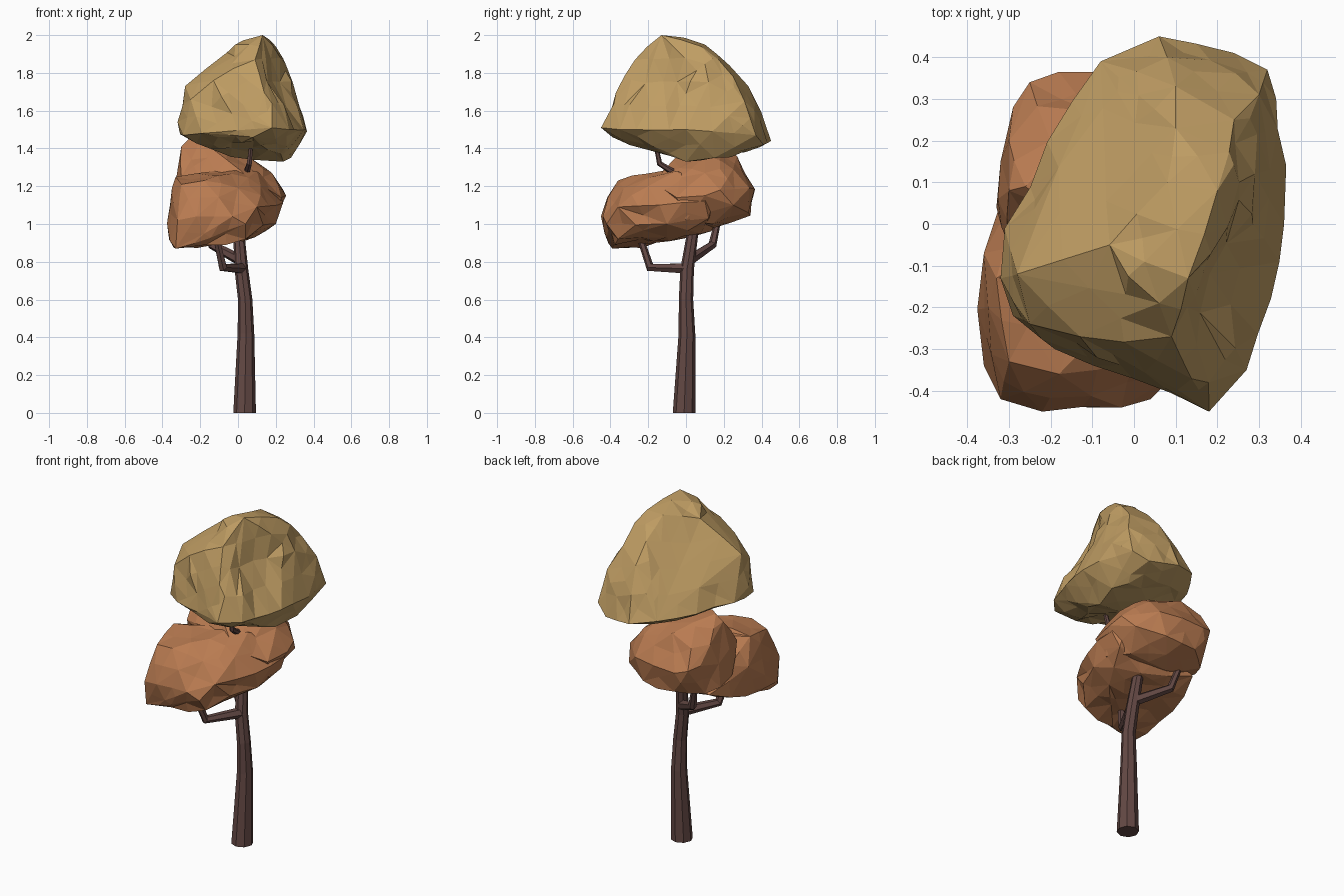
import bpy, bmesh, random
from mathutils import Vector

if "Cube" in bpy.data.objects:
    bpy.data.objects.remove(bpy.data.objects["Cube"])

random.seed(4)


def material(name, rgb):
    m = bpy.data.materials.new(name)
    m.diffuse_color = (*rgb, 1)
    m.use_nodes = True
    m.node_tree.nodes["Principled BSDF"].inputs["Base Color"].default_value = m.diffuse_color
    return m


BARK = material("bark brown", (0.125, 0.065, 0.058))
RUST = material("rust leaves", (0.49, 0.20, 0.083))
GOLD = material("golden leaves", (0.52, 0.335, 0.125))


def finish(bm, name, mat):
    bmesh.ops.recalc_face_normals(bm, faces=bm.faces)
    me = bpy.data.meshes.new(name)
    bm.to_mesh(me)
    bm.free()
    me.materials.append(mat)
    ob = bpy.data.objects.new(name, me)
    bpy.context.collection.objects.link(ob)
    return ob


def leaf_mass(name, mat, points, dents=()):
    """Faceted clump: hull of the outline points, long edges split, roughened and dented."""
    bm = bmesh.new()
    for p in points:
        bm.verts.new(p)
    bmesh.ops.convex_hull(bm, input=bm.verts)
    bmesh.ops.delete(bm, geom=[v for v in bm.verts if not v.link_faces], context='VERTS')
    bmesh.ops.recalc_face_normals(bm, faces=bm.faces)
    old = [v.co.copy() for v in bm.verts]
    for limit in (0.22, 0.17):
        long_edges = [e for e in bm.edges if e.calc_length() > limit]
        bmesh.ops.subdivide_edges(bm, edges=long_edges, cuts=1)
        bmesh.ops.triangulate(bm, faces=bm.faces)
    bm.normal_update()
    moves = [(v, v.normal * random.uniform(-0.01, 0.018)) for v in bm.verts
             if min((v.co - o).length for o in old) > 0.02]
    for v, d in moves:
        v.co += d
    for centre, radius, push in dents:
        for v in bm.verts:
            f = 1 - (v.co - Vector(centre)).length / radius
            if f > 0:
                v.co += Vector(push) * f
    return finish(bm, name, mat)


def limb(name, path, sides=8):
    """Tapered tube through (x, y, z, radius) stations."""
    bm = bmesh.new()
    pts = [Vector(p[:3]) for p in path]
    rings = []
    for i, p in enumerate(path):
        d = pts[min(i + 1, len(pts) - 1)] - pts[max(i - 1, 0)]
        if i == 0 and p[2] == 0:
            d = Vector((0, 0, 1))
        q = Vector((0, 0, 1)).rotation_difference(d)
        ring = bmesh.ops.create_circle(bm, segments=sides, radius=p[3])["verts"]
        for v in ring:
            v.co = pts[i] + q @ v.co
        rings.append(ring)
    for a, b in zip(rings, rings[1:]):
        for k in range(sides):
            n = (k + 1) % sides
            bm.faces.new((a[k], a[n], b[n], b[k]))
    bm.faces.new(rings[0])
    bm.faces.new(rings[-1])
    return finish(bm, name, BARK)


# Trunk and branches
limb("trunk", [(.035, -.01, 0, .06), (.042, .005, .42, .044), (.038, .0, .6, .038),
               (.018, .006, .76, .036), (.004, .035, .95, .03), (0, .05, 1.2, .024),
               (0, .09, 1.38, .018)])
limb("front_branch", [(.02, 0, .765, .03), (-.08, -.19, .77, .024), (-.12, -.25, .95, .017)], 6)
limb("back_branch", [(.01, .02, .81, .03), (-.14, .14, .89, .023), (-.17, .165, 1.0, .017)], 6)
limb("upper_branch", [(.01, .04, 1.22, .02), (.045, -.06, 1.27, .018),
                      (.06, -.14, 1.32, .015), (.07, -.16, 1.42, .011)], 6)

# Upper crown, with a vertical groove on its right front side
leaf_mass("upper_crown", GOLD, [
    (-.32, -.13, 1.54), (-.31, -.01, 1.49), (-.29, -.22, 1.47), (-.28, -.12, 1.73),
    (-.18, .09, 1.5), (-.08, .39, 1.47), (.06, .45, 1.44), (.24, .41, 1.42),
    (.32, .37, 1.47), (.365, .14, 1.49), (.36, 0, 1.5), (.27, -.35, 1.5),
    (.18, -.45, 1.51), (.08, -.39, 1.46), (-.19, -.3, 1.48),
    (.24, 0, 1.33), (.28, .15, 1.35), (.08, 0, 1.34), (-.15, -.1, 1.4),
    (.2, .32, 1.39), (.0, .3, 1.4), (.29, .12, 1.75), (.1, .33, 1.73),
    (.3, .31, 1.65), (.24, .25, 1.78), (.08, -.31, 1.77), (-.25, -.24, 1.66),
    (-.13, -.27, 1.76), (-.19, -.1, 1.79), (.1, .23, 1.84), (.2, .08, 1.94),
    (.08, .1, 1.95), (-.07, -.05, 1.92), (.06, -.19, 1.95), (.13, -.13, 2.0),
    (.09, -.27, 1.87)],
    dents=[((.24, -.17, 1.75), .2, (-.06, .04, 0)), ((-.08, -.05, 1.88), .1, (.02, 0, -.02))])

# Lower crown: a low front lobe joined to a high back lobe, creased on the left only
lower = leaf_mass("lower_crown", RUST, [
    (-.36, -.34, .91), (-.33, -.39, .87), (-.32, -.42, 1.02), (-.22, -.45, 1.04),
    (-.03, -.44, 1.04), (.04, -.42, 1.0), (.04, -.36, .92), (-.17, -.38, .89),
    (-.34, -.2, .9), (-.1, -.08, .91), (.09, -.1, .93), (.2, -.1, 1.0),
    (.21, -.14, 1.1), (.1, -.36, 1.09), (-.36, -.07, 1.1), (-.35, -.2, 1.19),
    (-.3, -.33, 1.21), (-.18, -.36, 1.23), (0, -.33, 1.19), (.12, -.2, 1.2),
    (-.33, -.13, 1.25), (-.1, -.12, 1.27), (.1, -.05, 1.28), (-.32, .04, .95),
    (-.27, .17, 1.0), (.24, .1, 1.12), (.2, .12, 1.03), (.17, .15, 1.22), (.02, .08, .95)])
lobe = leaf_mass("lower_crown_back_lobe", RUST, [
    (-.18, .365, 1.18), (-.25, .34, 1.2), (-.29, .28, 1.22), (-.3, .2, 1.32),
    (-.32, .15, 1.19), (-.3, .08, 1.41), (-.26, .09, 1.45), (-.2, .2, 1.4),
    (-.2, .04, 1.44), (-.1, .27, 1.36), (.05, .1, 1.36), (.1, .25, 1.29),
    (.1, .335, 1.19), (.24, .18, 1.18), (.255, .1, 1.15), (.18, .1, 1.27),
    (.2, .25, 1.1), (.05, .33, 1.06), (-.15, .33, 1.05), (-.28, .22, 1.03),
    (.14, .14, 1.0), (-.1, .15, .98), (.2, 0, 1.02), (-.33, .04, 1.08),
    (.08, -.16, 1.22), (.23, -.05, 1.14), (-.12, -.1, 1.27), (-.3, -.05, 1.25)])
union = lower.modifiers.new("join_lobes", 'BOOLEAN')
union.operation = 'UNION'
union.solver = 'EXACT'
union.object = lobe
bpy.context.view_layer.objects.active = lower
bpy.ops.object.modifier_apply(modifier=union.name)
bpy.data.objects.remove(lobe)
